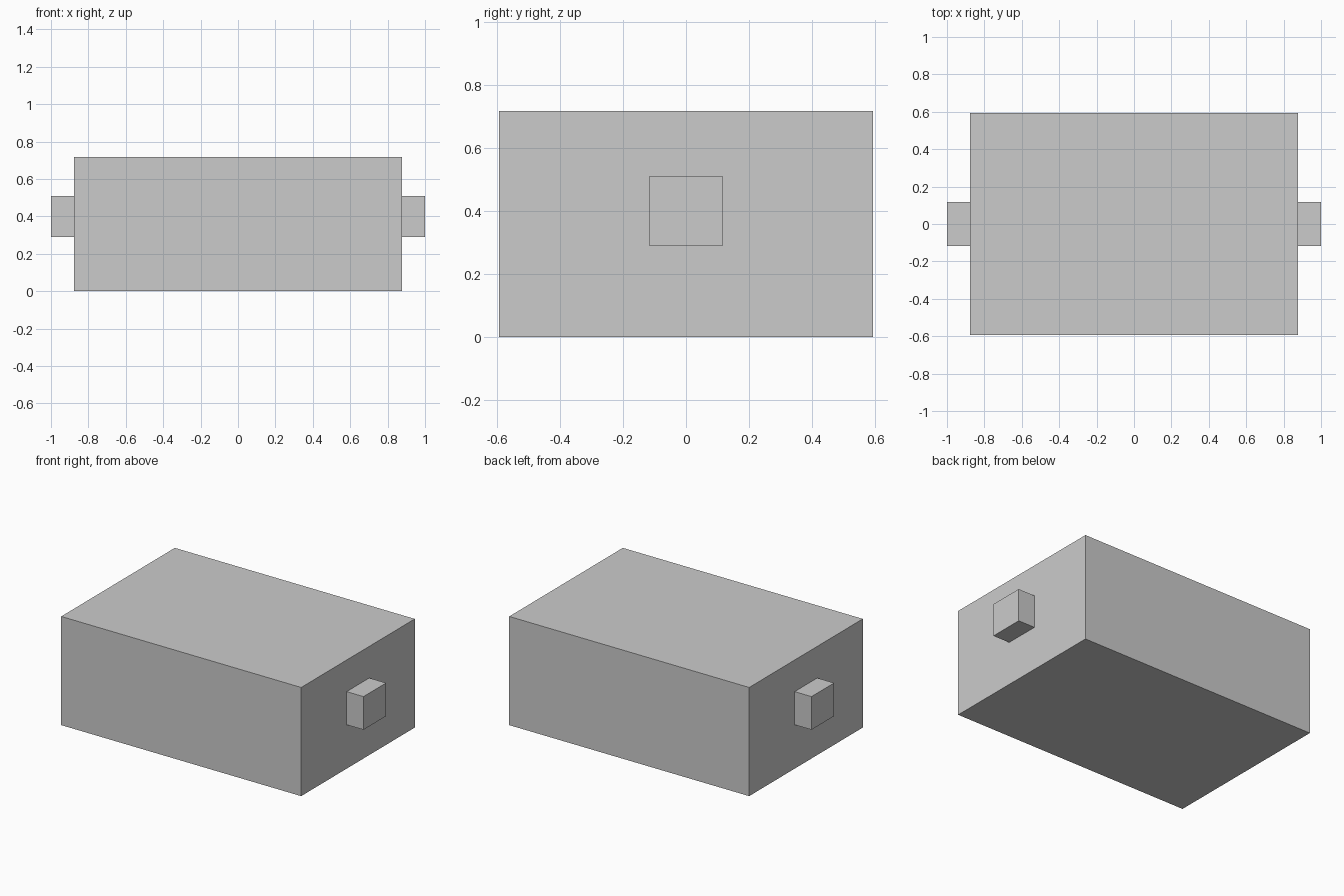
import bpy

if "Cube" in bpy.data.objects:
    bpy.data.objects.remove(bpy.data.objects["Cube"])


def box(name, lo, hi):
    """Axis-aligned box between two corners."""
    centre = [(a + b) / 2 for a, b in zip(lo, hi)]
    size = [b - a for a, b in zip(lo, hi)]
    bpy.ops.mesh.primitive_cube_add(size=1, location=centre)
    obj = bpy.context.object
    obj.name = name
    obj.scale = size
    bpy.ops.object.transform_apply(location=False, rotation=False, scale=True)
    return obj


# Main block
half_x, half_y, height = 0.877, 0.593, 0.718
box("body", (-half_x, -half_y, 0), (half_x, half_y, height))

# Square peg centred on each end
peg_y, peg_bottom, peg_top = 0.118, 0.29, 0.509
box("left_peg", (-1, -peg_y, peg_bottom), (-half_x + 0.002, peg_y, peg_top))
box("right_peg", (half_x - 0.002, -peg_y, peg_bottom), (1, peg_y, peg_top))
